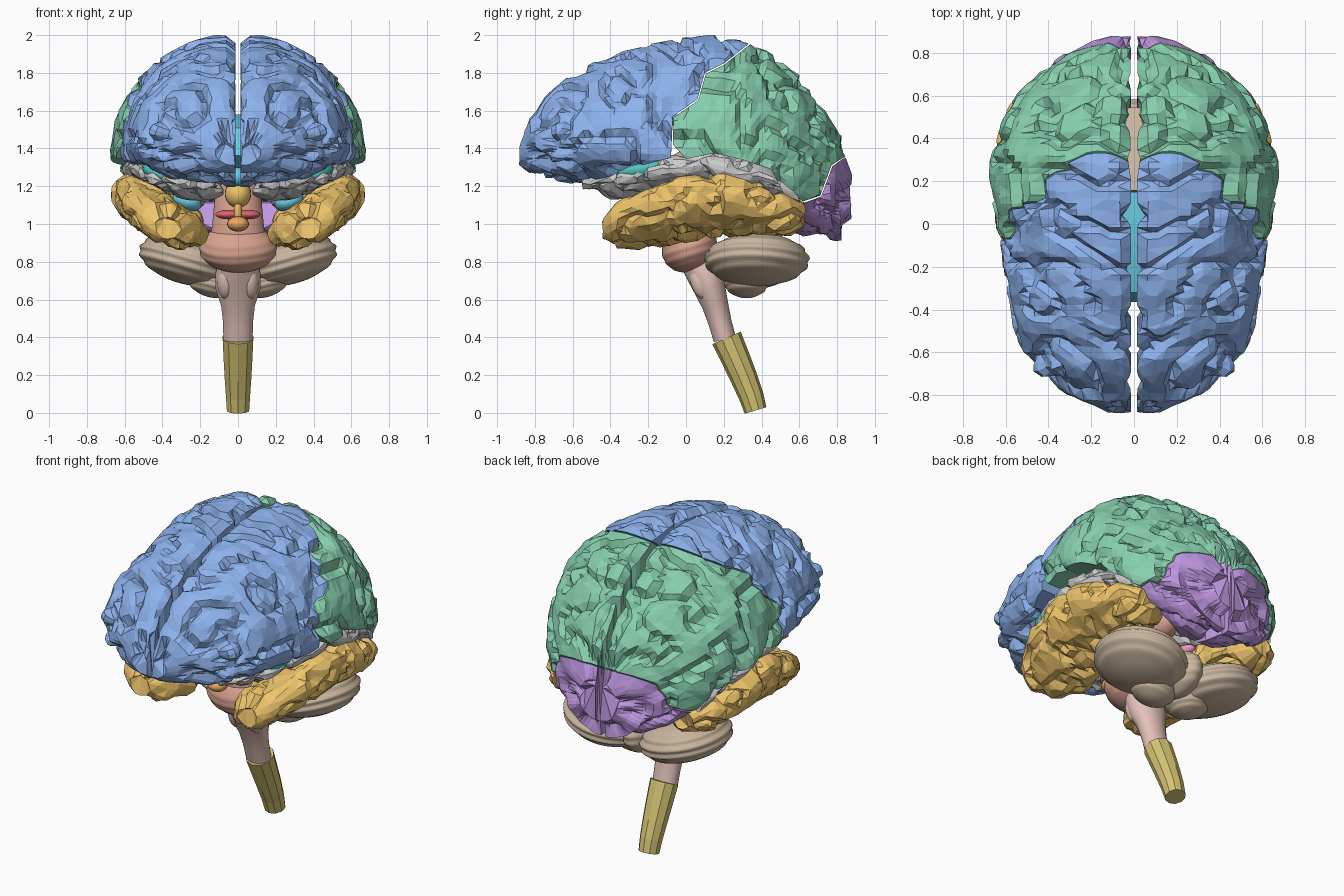
import bpy, bmesh, math
from mathutils import Vector, Matrix, noise

if "Cube" in bpy.data.objects:
    bpy.data.objects.remove(bpy.data.objects["Cube"])


def material(name, rgb):
    m = bpy.data.materials.new(name)
    m.diffuse_color = (*rgb, 1)
    m.use_nodes = True
    m.node_tree.nodes["Principled BSDF"].inputs["Base Color"].default_value = m.diffuse_color
    return m


BLUE = material("blue", (0.27, 0.45, 0.85))
GREEN = material("green", (0.24, 0.62, 0.42))
PURPLE = material("purple", (0.52, 0.31, 0.75))
ORANGE = material("orange", (0.86, 0.56, 0.15))
TAN = material("tan", (0.58, 0.46, 0.34))
PINK = material("pink", (0.76, 0.53, 0.48))
RUST = material("rust", (0.68, 0.36, 0.27))
RED = material("red", (0.7, 0.12, 0.15))
OLIVE = material("olive", (0.66, 0.55, 0.17))
CYAN = material("cyan", (0.15, 0.65, 0.8))
TEAL = material("teal", (0.08, 0.56, 0.54))


def make(name, bm, mat=None, smooth=False):
    bmesh.ops.recalc_face_normals(bm, faces=bm.faces)
    me = bpy.data.meshes.new(name)
    bm.to_mesh(me)
    bm.free()
    ob = bpy.data.objects.new(name, me)
    bpy.context.collection.objects.link(ob)
    if mat:
        me.materials.append(mat)
    for p in me.polygons:
        p.use_smooth = smooth
    return ob


def loft(rings):
    bm = bmesh.new()
    vs = [[bm.verts.new(p) for p in r] for r in rings]
    n = len(vs[0])
    for a, b in zip(vs, vs[1:]):
        for i in range(n):
            bm.faces.new((a[i], a[(i + 1) % n], b[(i + 1) % n], b[i]))
    bm.faces.new(vs[0])
    bm.faces.new(vs[-1])
    bmesh.ops.recalc_face_normals(bm, faces=bm.faces)
    return bm


def resample(stations, n):
    """Interpolate rows of numbers along their first column."""
    y0, y1 = stations[0][0], stations[-1][0]
    out = []
    for i in range(n):
        y = y0 + (y1 - y0) * i / (n - 1)
        for a, b in zip(stations, stations[1:]):
            if y <= b[0] + 1e-6:
                t = (y - a[0]) / (b[0] - a[0])
                out.append([p + (q - p) * t for p, q in zip(a, b)])
                break
    return out


def wrinkle(bm, depth, freq):
    """Press winding grooves into the surface."""
    bm.normal_update()
    for v in bm.verts:
        g = abs(noise.noise(v.co * freq + Vector((3, 7, 1))))
        d = -depth * max(0, 1 - g / 0.2) + 0.014 * noise.noise(v.co * 13)
        v.co += v.normal * d
        v.co.x = max(v.co.x, 0.014)
    bmesh.ops.triangulate(bm, faces=bm.faces)


def finish(ob, ratio=None, cutter=None):
    """Cut, simplify to irregular facets, mirror, and bake."""
    if cutter:
        m = ob.modifiers.new("cut", 'BOOLEAN')
        m.operation, m.solver, m.object = 'INTERSECT', 'EXACT', cutter
    if ratio:
        ob.modifiers.new("facets", 'DECIMATE').ratio = ratio
    m = ob.modifiers.new("mirror", 'MIRROR')
    m.use_mirror_merge = False
    ev = ob.evaluated_get(bpy.context.evaluated_depsgraph_get())
    me = bpy.data.meshes.new_from_object(ev)
    ob.modifiers.clear()
    ob.data = me
    if cutter:
        bpy.data.objects.remove(cutter)


# Cerebrum half body: y, half width, top, bottom, height of widest point
CEREBRUM = [(-0.88, .12, 1.45, 1.31, 1.38), (-0.82, .27, 1.58, 1.27, 1.4),
            (-0.7, .47, 1.73, 1.23, 1.41), (-0.5, .56, 1.86, 1.2, 1.41),
            (-0.3, .595, 1.935, 1.19, 1.4), (-0.1, .62, 1.98, 1.15, 1.38),
            (0.1, .665, 2.01, 1.1, 1.38), (0.3, .68, 1.985, 1.0, 1.36),
            (0.45, .635, 1.91, .98, 1.32), (0.6, .55, 1.79, .95, 1.27),
            (0.72, .43, 1.64, .91, 1.22), (0.82, .29, 1.48, .92, 1.17),
            (0.875, .13, 1.29, 1.03, 1.15)]


def cerebrum():
    rings = []
    for y, w, zt, zb, zm in resample(CEREBRUM, 64):
        ring = []
        for i in range(40):
            a = math.pi * i / 39
            x = 0.014 + (w - 0.014) * math.sin(a)
            h = (zt - zm) if a < math.pi / 2 else (zm - zb)
            z = zm + h * math.cos(a)
            if a < math.pi / 2:
                z -= 0.05 * math.exp(-(x - 0.014) / 0.03)
            ring.append((x, y, z))
        rings.append(ring)
    bm = loft(rings)
    wrinkle(bm, 0.05, 5.5)
    return bm


# Lobes of the cerebrum, each cut out by a side-view outline (y, z)
LOBES = [
    ("frontal_lobes", BLUE, [(-1, 1.1), (-.42, 1.1), (-.36, 1.2), (-.3, 1.29), (-.2, 1.32),
                             (-.08, 1.35), (-.07, 1.57), (.06, 1.66), (.1, 1.8), (.2, 1.85),
                             (.34, 1.96), (.36, 2.1), (-1, 2.1)]),
    ("parietal_lobes", GREEN, [(-.07, 1.42), (0, 1.345), (.15, 1.375), (.3, 1.34), (.45, 1.29),
                               (.5, 1.2), (.62, 1.12), (.71, 1.15), (.77, 1.31), (.83, 1.35),
                               (1, 1.4), (1, 2.1), (.365, 2.1), (.345, 1.955), (.205, 1.845),
                               (.105, 1.795), (.065, 1.655), (-.065, 1.565)]),
    ("occipital_lobes", PURPLE, [(.54, .97), (.62, 1.11), (.715, 1.145), (.775, 1.305),
                                 (.83, 1.345), (1, 1.39), (1, .8), (.7, .8)]),
]
for name, mat, outline in LOBES:
    cut = loft([[(x, y, z) for y, z in outline] for x in (-0.2, 1)])
    bmesh.ops.triangulate(cut, faces=cut.faces)
    cutter = make(name + "_cutter", cut)
    cutter.hide_render = True
    finish(make(name, cerebrum(), mat), 0.6, cutter)


def ribbon_lobe(name, stations, mat, depth, n=44, sides=32):
    """Tilted oval sections along y: y, centre x, centre z, radii, tilt."""
    rings = []
    for y, cx, cz, a, b, t in resample(stations, n):
        ring = []
        for i in range(sides):
            u = 2 * math.pi * i / sides
            p, q = a * math.cos(u), b * math.sin(u)
            ring.append((cx + p * math.cos(t) - q * math.sin(t), y,
                         cz + p * math.sin(t) + q * math.cos(t)))
        rings.append(ring)
    bm = loft(rings)
    wrinkle(bm, depth, 6)
    finish(make(name, bm, mat), 0.45)


ribbon_lobe("temporal_lobes", [
    (-.44, .37, .98, .07, .06, .4), (-.38, .375, .99, .16, .105, .5), (-.2, .385, 1.03, .245, .135, .5),
    (0, .42, 1.08, .255, .145, .5), (.2, .44, 1.1, .25, .145, .42), (.4, .43, 1.08, .22, .15, .3),
    (.55, .42, 1.05, .17, .11, .2), (.63, .42, 1.05, .07, .06, .1)], ORANGE, 0.035)
ribbon_lobe("insula", [
    (-.55, .2, 1.21, .08, .03, 0), (-.35, .27, 1.2, .2, .07, .2), (-.1, .33, 1.24, .24, .1, .3),
    (.1, .36, 1.28, .24, .1, .2), (.35, .37, 1.26, .24, .1, 0), (.6, .4, 1.15, .13, .06, 0)], None, 0.03)


def blob(name, c, r, mat, tilt=0.0, pitch=0.0, folds=0.0, mirror=False):
    """Smooth ellipsoid with optional level folds."""
    bm = bmesh.new()
    big = folds > 0
    bmesh.ops.create_uvsphere(bm, u_segments=48 if big else 20, v_segments=44 if big else 14, radius=1)
    for v in bm.verts:
        k = 1 + folds * math.sin(v.co.z * 17 + 1.5 * v.co.x * v.co.y)
        v.co = Vector((v.co.x * r[0] * k, v.co.y * r[1] * k, v.co.z * r[2]))
    bm.transform(Matrix.Translation(c) @ Matrix.Rotation(-tilt, 4, 'Y') @ Matrix.Rotation(pitch, 4, 'X'))
    ob = make(name, bm, mat, True)
    if mirror:
        finish(ob)


def tube(name, path, mat, sides, smooth):
    """Oval tube on the midline: y, z, half width in x, half depth."""
    rings = []
    for i, (y, z, rx, ry) in enumerate(path):
        a, b = path[max(i - 1, 0)], path[min(i + 1, len(path) - 1)]
        t = Vector((0, b[0] - a[0], b[1] - a[1])).normalized()
        s = t.cross(Vector((1, 0, 0)))
        rings.append([Vector((rx * math.cos(u), y, z)) + s * ry * math.sin(u)
                      for u in (2 * math.pi * (k + .5) / sides for k in range(sides))])
    ob = make(name, loft(rings), mat, smooth)
    if smooth:
        bpy.context.view_layer.objects.active = ob
        ob.select_set(True)
        bpy.ops.object.shade_smooth_by_angle(angle=math.radians(40))
        ob.select_set(False)


# Cerebellum
blob("cerebellum_hemispheres", (.265, .375, .81), (.262, .275, .13), TAN, .24, 0, .025, True)
blob("cerebellum_tonsils", (.13, .32, .7), (.14, .12, .09), TAN, .2, 0, .025, True)
blob("cerebellum_vermis", (0, .38, .8), (.1, .2, .14), TAN, 0, 0, .02)

# Brain stem and spinal cord
blob("pons", (0, .02, .87), (.205, .15, .125), RUST, 0, .35, .012)
tube("midbrain", [(.03, .85, .17, .12), (.02, .98, .14, .11), (.03, 1.08, .13, .11),
                  (.05, 1.2, .12, .1)], RUST, 20, True)
tube("medulla", [(.06, .82, .1, .1), (.1, .74, .12, .1), (.125, .66, .12, .085),
                 (.155, .57, .09, .07), (.18, .48, .08, .062), (.205, .39, .078, .06)], PINK, 24, True)
blob("medulla_olives", (.065, .075, .69), (.045, .05, .09), PINK, 0, .3, 0, True)
tube("spinal_cord", [(.215, .397, .085, .082), (.262, .29, .08, .077), (.305, .19, .074, .072),
                     (.345, .09, .067, .066), (.368, .013, .062, .06)], OLIVE, 10, False)

# Deep midline parts
tube("corpus_callosum", [(-.22, 1.32, .08, .03), (-.33, 1.38, .1, .04), (-.3, 1.48, .12, .035),
                         (-.1, 1.55, .14, .03), (.15, 1.55, .14, .03)], CYAN, 16, True)
tube("splenium", [(.15, 1.55, .13, .03), (.35, 1.5, .12, .04), (.5, 1.4, .1, .05),
                  (.45, 1.3, .08, .04)], TAN, 16, True)
blob("thalamus", (.1, .08, 1.3), (.1, .18, .11), RUST, 0, 0, 0, True)
blob("hypothalamus", (0, -.14, 1.16), (.07, .08, .075), ORANGE)
blob("pituitary", (0, -.2, 1.0), (.058, .06, .04), material("bright_orange", (.85, .4, .12)))
blob("pituitary_stalk", (0, -.17, 1.07), (.022, .03, .07), ORANGE)
blob("mammillary_bodies", (.05, -.1, 1.05), (.07, .05, .025), RED, 0, 0, 0, True)
blob("optic_chiasm", (0, -.25, 1.25), (.04, .06, .05), CYAN)
blob("amygdala", (.27, -.14, 1.12), (.08, .08, .05), CYAN, .3, 0, 0, True)
blob("hippocampus", (.24, .05, 1.13), (.07, .2, .05), material("magenta", (.8, .3, .5)), 0, .1, 0, True)
blob("putamen", (.39, -.2, 1.27), (.12, .17, .06), TEAL, .3, .1, 0, True)
